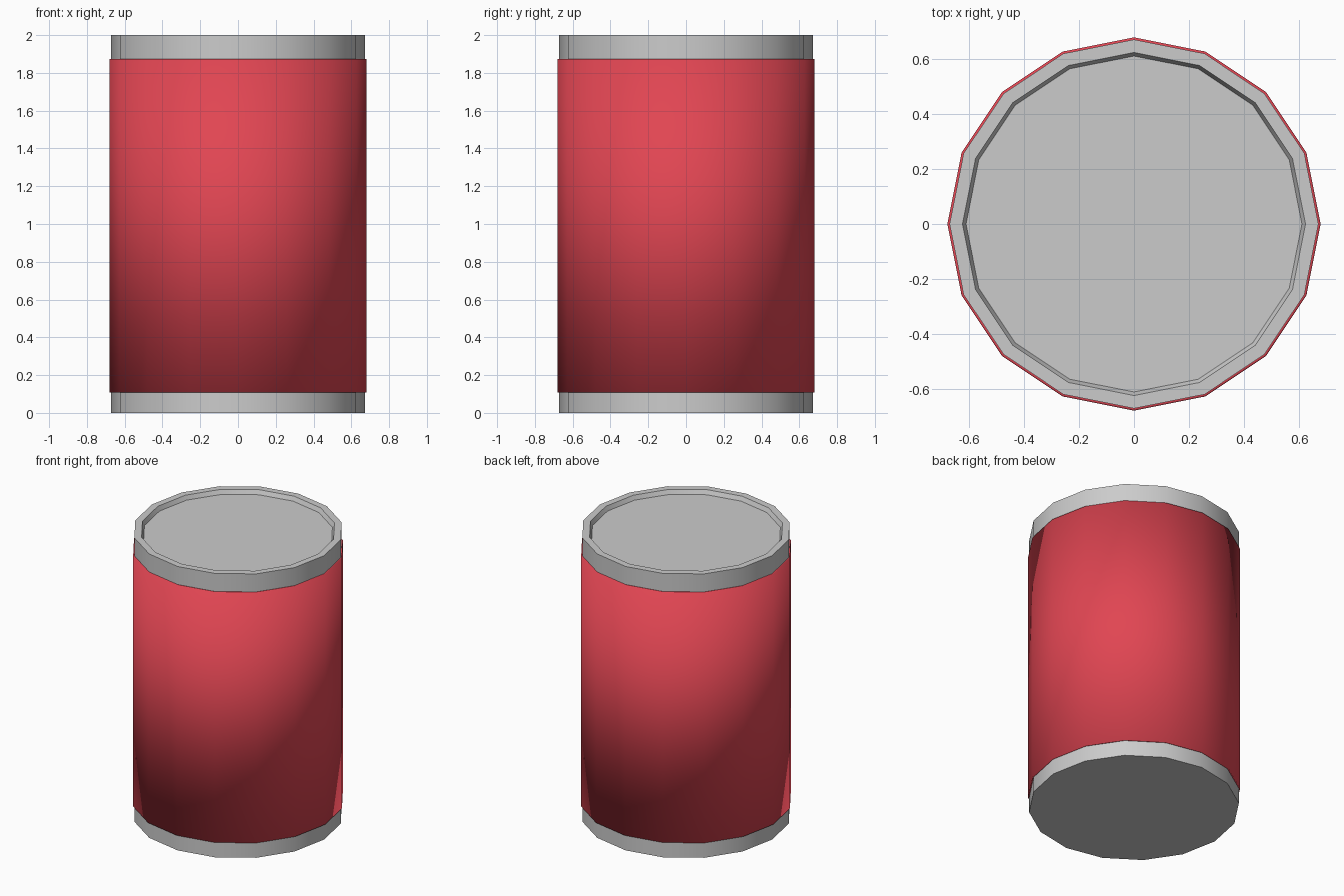
import bpy, bmesh
from math import cos, sin, tau, radians

if "Cube" in bpy.data.objects:
    bpy.data.objects.remove(bpy.data.objects["Cube"])

SIDES = 16


def lathe(name, profile, cap_ends):
    """Revolve an (r, z) profile around z; optionally cap the first and last ring."""
    bm = bmesh.new()
    rings = [[bm.verts.new((r * cos(tau * i / SIDES), r * sin(tau * i / SIDES), z))
              for i in range(SIDES)] for r, z in profile]
    for a, b in zip(rings, rings[1:]):
        for i in range(SIDES):
            j = (i + 1) % SIDES
            bm.faces.new((a[i], a[j], b[j], b[i]))
    if cap_ends:
        bm.faces.new(rings[0][::-1])
        bm.faces.new(rings[-1])
    mesh = bpy.data.meshes.new(name)
    bm.to_mesh(mesh)
    bm.free()
    obj = bpy.data.objects.new(name, mesh)
    bpy.context.collection.objects.link(obj)
    bpy.ops.object.select_all(action='DESELECT')
    obj.select_set(True)
    bpy.context.view_layer.objects.active = obj
    return obj


# Metal can: flat bottom, straight wall, raised rim around a recessed lid
lathe("can_body", [(0.672, 0), (0.672, 2), (0.625, 2), (0.612, 1.97)], True)
bpy.ops.object.shade_smooth_by_angle(angle=radians(30))

# Red wrap, slightly proud of the can, softly shaded over its edges
label = lathe("label_wrap", [(0.672, 0.108), (0.68, 0.108), (0.68, 1.873), (0.672, 1.873)], False)
bpy.ops.object.shade_smooth()
red = bpy.data.materials.new("red")
red.diffuse_color = (0.75, 0.06, 0.085, 1)
red.use_nodes = True
red.node_tree.nodes["Principled BSDF"].inputs["Base Color"].default_value = red.diffuse_color
label.data.materials.append(red)
